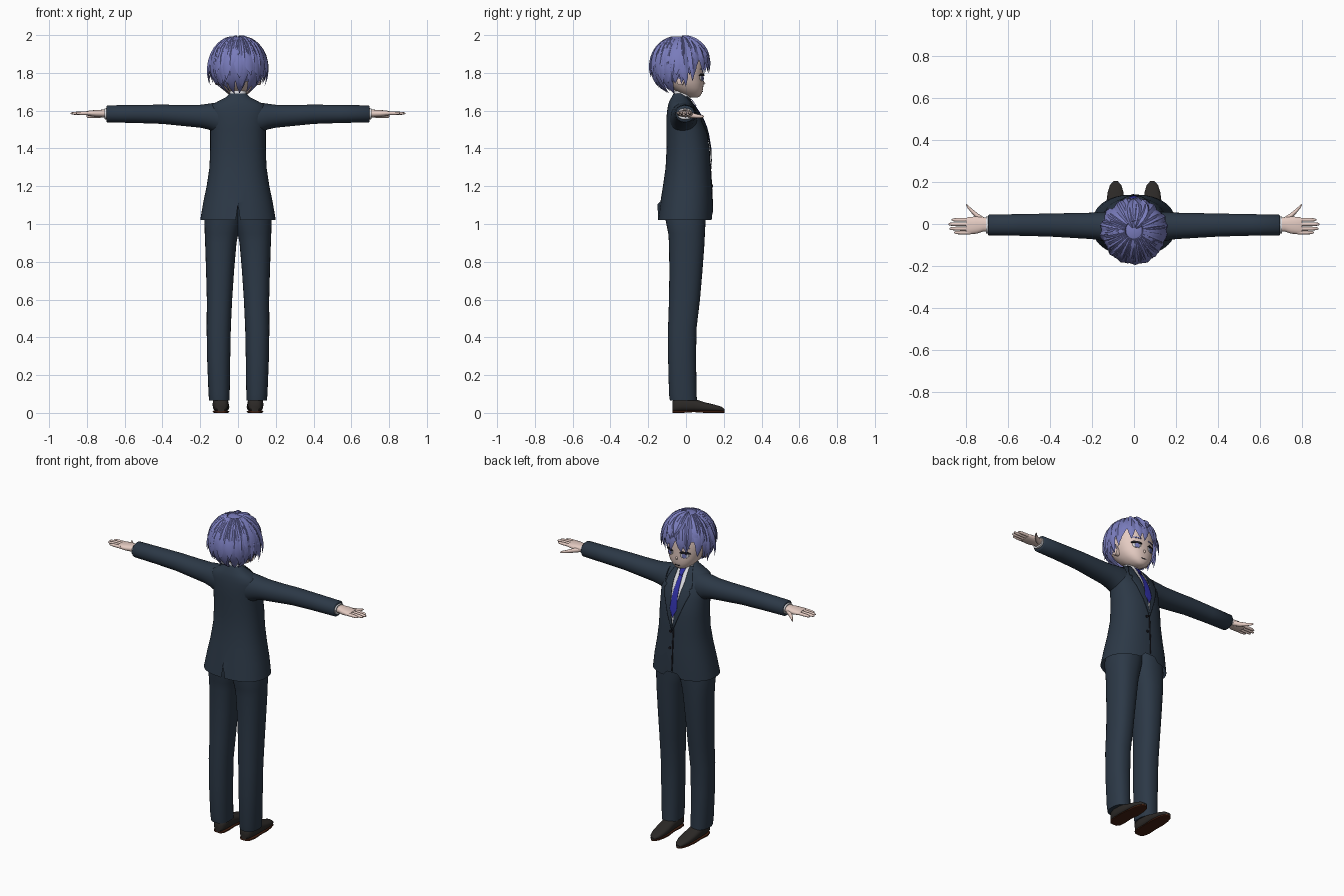
import bpy, bmesh, math, random
from mathutils import Vector

random.seed(4)
if "Cube" in bpy.data.objects:
    bpy.data.objects.remove(bpy.data.objects["Cube"])


def material(name, r, g, b):
    m = bpy.data.materials.new(name)
    m.use_nodes = True
    m.diffuse_color = (r, g, b, 1)
    m.node_tree.nodes["Principled BSDF"].inputs["Base Color"].default_value = (r, g, b, 1)
    return m


SUIT = material("navy suit", .025, .04, .062)
HAIR = material("periwinkle hair", .19, .2, .5)
SKIN = material("skin", .78, .6, .54)
SHIRT = material("white shirt", .75, .75, .78)
TIE = material("blue tie", .03, .03, .38)
SHOE = material("black leather", .025, .022, .02)
SOLE = material("brown sole", .06, .015, .006)
DARK = material("dark lash", .012, .011, .016)
made = []


def add(name, bm, mat, mirror=False):
    bmesh.ops.recalc_face_normals(bm, faces=bm.faces)
    me = bpy.data.meshes.new(name)
    bm.to_mesh(me)
    bm.free()
    me.materials.append(mat)
    ob = bpy.data.objects.new(name, me)
    bpy.context.collection.objects.link(ob)
    if mirror:
        ob.modifiers.new("Mirror", 'MIRROR').use_mirror_merge = False
    made.append(ob)
    return ob


def bridge(bm, rings, cap_start=True, cap_end=True):
    n = len(rings[0])
    for lo, hi in zip(rings, rings[1:]):
        for i in range(n):
            j = (i + 1) % n
            bm.faces.new((lo[i], lo[j], hi[j], hi[i]))
    if cap_start:
        bm.faces.new(rings[0])
    if cap_end:
        bm.faces.new(rings[-1])


def loft(name, axis, rows, mat, mirror=False, n=32, power=2.3, cap_start=True):
    """Rows are (position, a0, a1, b0, b1): extents across the axis."""
    bm = bmesh.new()
    rings = []
    for p, a0, a1, b0, b1 in rows:
        ring = []
        for i in range(n):
            t = 2 * math.pi * i / n
            c, s = math.cos(t), math.sin(t)
            a = (a0 + a1) / 2 + (a1 - a0) / 2 * math.copysign(abs(c) ** (2 / power), c)
            b = (b0 + b1) / 2 + (b1 - b0) / 2 * math.copysign(abs(s) ** (2 / power), s)
            ring.append(bm.verts.new({'x': (p, a, b), 'y': (a, p, b), 'z': (a, b, p)}[axis]))
        rings.append(ring)
    bridge(bm, rings, cap_start)
    return add(name, bm, mat, mirror)


def front_y(body, x, z, power=2.3):
    """Front surface of a vertical loft."""
    for lo, hi in zip(body, body[1:]):
        if lo[0] <= z <= hi[0]:
            f = (z - lo[0]) / (hi[0] - lo[0])
            _, a0, a1, b0, b1 = [u + (v - u) * f for u, v in zip(lo, hi)]
            k = min(1, abs(x) / a1)
            return (b0 + b1) / 2 + (b1 - b0) / 2 * (1 - k ** power) ** (1 / power)
    return body[-1][4]


def patch(name, body, rows, mat, lift, mirror=False, cols=6, steps=5):
    """Thin plate hugging the front of a body; rows are (z, x0, x1)."""
    dense = [rows[0]]
    for lo, hi in zip(rows, rows[1:]):
        for k in range(1, steps + 1):
            dense.append([u + (v - u) * k / steps for u, v in zip(lo, hi)])
    bm = bmesh.new()
    grid = []
    for z, x0, x1 in dense:
        xs = [x0 + (x1 - x0) * c / cols for c in range(cols + 1)]
        grid.append([bm.verts.new((x, front_y(body, x, z) + lift, z)) for x in xs])
    for lo, hi in zip(grid, grid[1:]):
        for c in range(cols):
            bm.faces.new((lo[c], hi[c], hi[c + 1], lo[c + 1]))
    ob = add(name, bm, mat, mirror)
    sol = ob.modifiers.new("Thickness", 'SOLIDIFY')
    sol.thickness, sol.offset = .003, 0
    return ob


# Jacket body, with a cutaway front hem and a back vent
torso = [(1.02, -.2, .2, -.15, .14), (1.12, -.183, .183, -.135, .14),
         (1.2, -.166, .166, -.122, .136), (1.3, -.151, .151, -.108, .13),
         (1.4, -.147, .147, -.103, .125), (1.5, -.147, .147, -.104, .108),
         (1.56, -.153, .153, -.104, .083), (1.6, -.155, .155, -.1, .058),
         (1.63, -.14, .14, -.095, .038), (1.65, -.105, .105, -.088, .025),
         (1.67, -.065, .065, -.077, .01), (1.69, -.046, .046, -.066, -.005)]
jacket = loft("jacket_body", 'z', torso, SUIT, n=48, cap_start=False)
for v in jacket.data.vertices:
    if v.co.z < 1.03:
        if v.co.y > 0 and abs(v.co.x) < .06:
            v.co.z += .03
        elif v.co.y < 0 and abs(v.co.x) < .002:
            v.co.z += .085
        elif v.co.y < 0 and abs(v.co.x) < .045:
            v.co.x = math.copysign(.012, v.co.x)

patch("shirt_front", torso, [(1.68, -.035, .035), (1.6, -.04, .04), (1.33, 0, 0)], SHIRT, .003)
patch("tie_blade", torso, [(1.63, -.01, .01), (1.44, -.024, .024), (1.39, 0, 0)], TIE, .008)
patch("tie_knot", torso, [(1.662, -.018, .018), (1.625, -.01, .01)], TIE, .012)
patch("lapels", torso, [(1.675, .034, .05), (1.6, .038, .085), (1.57, .035, .09),
                        (1.565, .034, .075), (1.54, .03, .088), (1.31, -.004, .004)],
      SUIT, .007, True)
patch("jacket_front_edge", torso, [(1.32, -.008, 0), (1.06, -.006, .0)], DARK, .001, cols=2)
for k, z in enumerate((1.3, 1.2)):
    y = front_y(torso, .015, z)
    loft(f"button_{k + 1}", 'y', [(y - .003, .007, .023, z - .008, z + .008),
                                  (y + .006, .007, .023, z - .008, z + .008)], DARK, n=12, power=2)

# Sleeves, shirt cuffs and hands
loft("sleeves", 'x', [(.1, -.085, .06, 1.47, 1.645), (.155, -.08, .058, 1.5, 1.637),
                      (.2, -.072, .054, 1.51, 1.631), (.3, -.066, .052, 1.52, 1.63),
                      (.4, -.06, .05, 1.53, 1.632), (.55, -.056, .047, 1.535, 1.63),
                      (.692, -.055, .045, 1.538, 1.628), (.697, -.05, .04, 1.543, 1.623)],
     SUIT, True, power=2.1)
loft("shirt_cuffs", 'x', [(.68, -.045, .035, 1.55, 1.615), (.706, -.045, .035, 1.555, 1.612)],
     SHIRT, True)
loft("palms", 'x', [(.69, -.035, .028, 1.565, 1.607), (.72, -.036, .032, 1.565, 1.605),
                    (.75, -.046, .036, 1.566, 1.604), (.79, -.05, .033, 1.572, 1.6),
                    (.802, -.046, .028, 1.576, 1.597)], SKIN, True, n=20)
for k, (y, tip) in enumerate([(.02, .87), (-.001, .886), (-.022, .88), (-.041, .858)]):
    r = .009
    loft(f"finger_{k + 1}", 'x', [(.78, y - r, y + r, 1.577, 1.596),
                                  (tip - .03, y - r, y + r, 1.577, 1.595),
                                  (tip - .008, y - .007, y + .007, 1.579, 1.592),
                                  (tip, y - .003, y + .003, 1.583, 1.588)], SKIN, True, 10, 2)
loft("thumbs", 'x', [(.71, -.005, .028, 1.565, 1.595), (.745, .02, .05, 1.56, 1.588),
                     (.775, .052, .074, 1.56, 1.58), (.795, .077, .092, 1.562, 1.577),
                     (.802, .09, .096, 1.566, 1.573)], SKIN, True, 12, 2)

# Trousers and shoes
loft("trouser_legs", 'z', [(.065, .045, .153, -.085, .058), (.1, .044, .156, -.09, .056),
                           (.3, .041, .164, -.095, .053), (.45, .038, .166, -.095, .056),
                           (.6, .031, .165, -.09, .074), (.75, .021, .169, -.088, .087),
                           (.9, .008, .174, -.09, .098), (.95, -.002, .176, -.094, .1),
                           (1.02, -.02, .178, -.108, .104), (1.09, -.02, .165, -.108, .104)],
     SUIT, True)
foot = [(-.072, .068, .112, .06), (-.06, .055, .125, .078), (-.02, .05, .134, .085),
        (.04, .05, .134, .075), (.1, .046, .132, .056), (.15, .05, .126, .044),
        (.185, .06, .115, .034), (.205, .078, .098, .02)]
loft("shoes", 'y', [(y, a, b, .007, h) for y, a, b, h in foot], SHOE, True, power=2.6)
loft("shoe_soles", 'y', [(y, a, b, 0 if y < 0 or y > .09 else .004, .012)
                         for y, a, b, h in foot], SOLE, True, n=16, power=5)

# Neck, collar and head
loft("neck", 'z', [(1.63, -.042, .042, -.06, .015), (1.74, -.04, .04, -.06, .02)], SKIN)
loft("shirt_collar", 'z', [(1.65, -.05, .05, -.068, .028), (1.685, -.046, .046, -.066, .02),
                           (1.703, -.043, .043, -.064, .012)], SHIRT)
head = [(1.67, -.014, .014, .025, .062), (1.678, -.036, .036, 0, .076),
        (1.695, -.062, .062, -.04, .085), (1.72, -.085, .085, -.08, .091),
        (1.75, -.102, .102, -.11, .093), (1.8, -.117, .117, -.14, .092),
        (1.86, -.122, .122, -.15, .095), (1.92, -.105, .105, -.13, .08),
        (1.96, -.07, .07, -.09, .04)]
loft("head", 'z', head, SKIN, n=40)
loft("nose", 'y', [(.08, -.012, .012, 1.734, 1.768), (.094, -.006, .006, 1.738, 1.756),
                   (.102, -.002, .002, 1.743, 1.747)], SKIN, n=12)
loft("ears", 'x', [(.09, -.045, -.005, 1.735, 1.795), (.118, -.05, -.01, 1.735, 1.8),
                   (.122, -.045, -.018, 1.745, 1.79)], SKIN, True, 16)
patch("eye_whites", head, [(1.758, .035, .062), (1.768, .028, .072), (1.79, .028, .072)],
      SHIRT, .002, True)
patch("irises", head, [(1.757, .042, .056), (1.766, .036, .062), (1.79, .038, .06)],
      HAIR, .004, True)
patch("upper_lashes", head, [(1.784, .022, .082), (1.79, .024, .08), (1.797, .035, .068)],
      DARK, .005, True)
patch("eyebrows", head, [(1.818, .025, .078), (1.824, .03, .07)], HAIR, .003, True)
patch("mouth", head, [(1.7, -.012, .012), (1.704, -.018, .018)], DARK, .002)

# Hair: a scalp cap covered in layers of pointed locks
CENTRE, RADII = Vector((0, -.03, 1.845)), Vector((.143, .15, .148))


def scalp(theta, az, r):
    unit = Vector((math.sin(theta) * math.sin(az), -math.sin(theta) * math.cos(az), math.cos(theta)))
    return CENTRE + r * unit * RADII


bm = bmesh.new()
bmesh.ops.create_uvsphere(bm, u_segments=40, v_segments=24, radius=1)
for v in bm.verts:
    v.co = CENTRE + v.co * RADII
hidden = [f for f in bm.faces if f.calc_center_median().z < (1.86 if f.calc_center_median().y > -.01 else 1.75)]
bmesh.ops.delete(bm, geom=hidden, context='FACES')
add("hair_cap", bm, HAIR)


def lock(bm, az, start, end, width, flare, swirl, raised=0):
    rings = []
    for k in range(9):
        t = k / 8
        body = max(.02, math.sin(math.pi * (.2 + .8 * t)) ** .8)
        theta = start + (end - start) * t
        mid = az + swirl * t * t
        da = width * body / (.15 * max(math.sin(theta), .4))
        r = 1 + flare * t ** 3 + raised * math.sin(math.pi * t)
        rings.append([bm.verts.new(scalp(theta, mid + s * da, r + h * body))
                      for s, h in ((-1, -.01), (0, .07), (1, -.01), (0, -.05))])
    bridge(bm, rings)


def hair_row(name, first, last, count, end, width, flare):
    bm = bmesh.new()
    for k in range(count):
        az = first + (last - first) * k / (count - 1) + random.uniform(-.06, .06)
        lock(bm, az, .3, end + random.uniform(-.1, .1), width * random.uniform(.85, 1.15),
             flare * random.uniform(.6, 1.3), random.uniform(-.2, .2))
    add(name, bm, HAIR)


hair_row("hair_nape_layer", -1.2, 1.2, 9, 2.72, .034, .1)
hair_row("hair_lower_layer", -1.8, 1.8, 13, 2.32, .036, .12)
hair_row("hair_middle_layer", -2, 2, 13, 1.98, .038, .13)
hair_row("hair_upper_layer", -1.9, 1.9, 11, 1.65, .04, .08)
hair_row("hair_fringe", 1.95, 4.33, 10, 1.86, .034, .06)
hair_row("hair_side_locks_right", 1.5, 1.9, 3, 2.15, .026, .24)
hair_row("hair_side_locks_left", -1.9, -1.5, 3, 2.15, .026, .24)
bm = bmesh.new()
for az, swirl in ((2.3, .7), (2.8, .5), (3.6, -.6)):
    lock(bm, az, .1, 1.4, .022, .06, swirl, .03)
add("hair_crown_locks", bm, HAIR)

# Smooth shading with crisp edges
bpy.ops.object.select_all(action='DESELECT')
for ob in made:
    ob.select_set(True)
bpy.context.view_layer.objects.active = made[0]
bpy.ops.object.shade_smooth_by_angle(angle=math.radians(45))
